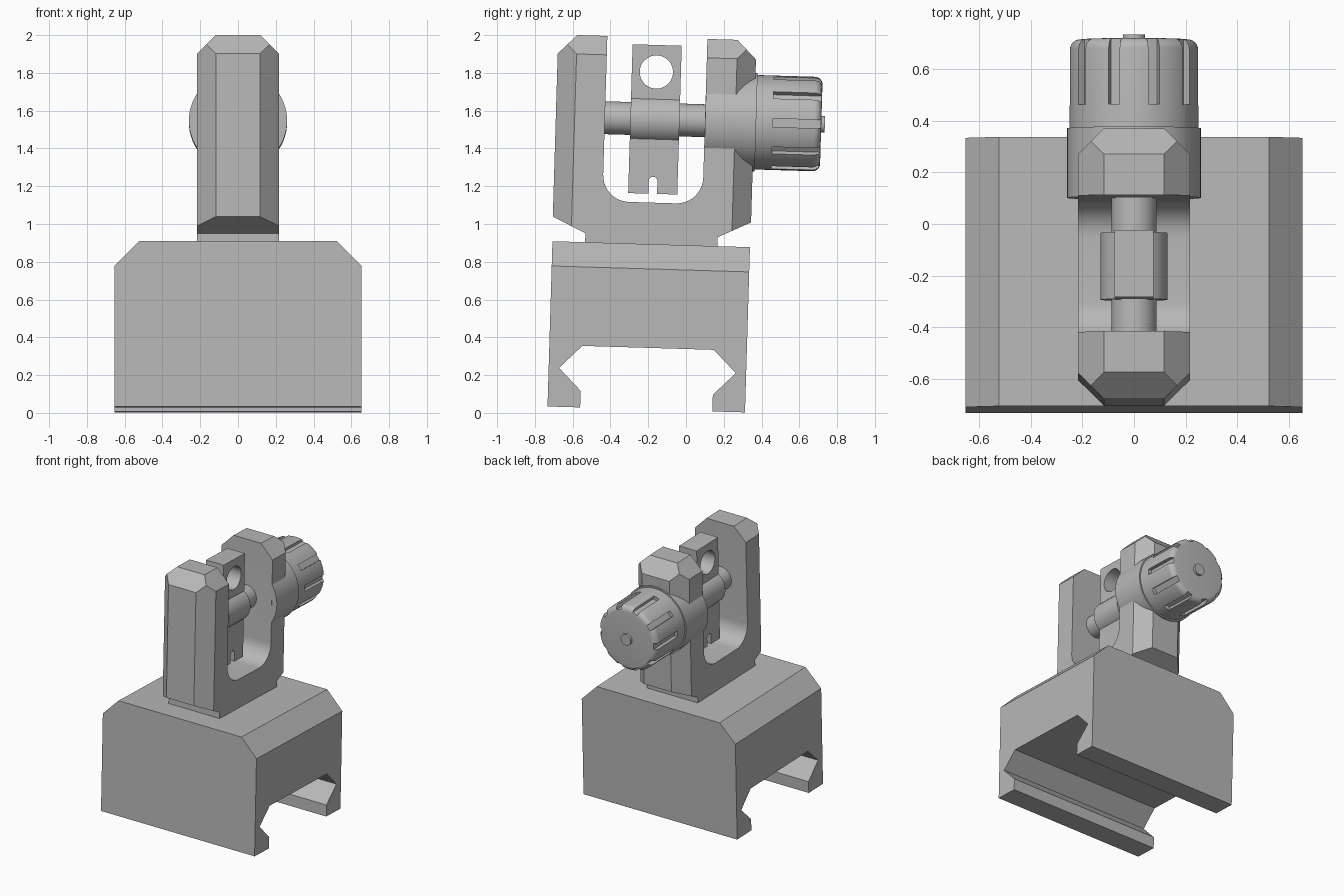
import bpy, bmesh
from math import sin, cos, pi, radians
from mathutils import Matrix, Vector

cube = bpy.data.objects.get("Cube")
if cube:
    bpy.data.objects.remove(cube)

grey = bpy.data.materials.new("matte grey")
grey.use_nodes = True
grey.diffuse_color = (0.48, 0.48, 0.48, 1)
grey.node_tree.nodes["Principled BSDF"].inputs["Base Color"].default_value = grey.diffuse_color

YC = -0.214      # middle of the mount, front to back
AXIS = 1.55      # height of the adjustment screw
LEAN = Matrix.Translation((0, 0.003, -0.001)) @ Matrix.Rotation(radians(-1.72), 4, 'X')


def finish(bm, name):
    bmesh.ops.recalc_face_normals(bm, faces=bm.faces)
    mesh = bpy.data.meshes.new(name)
    bm.to_mesh(mesh)
    bm.free()
    mesh.materials.append(grey)
    obj = bpy.data.objects.new(name, mesh)
    bpy.context.collection.objects.link(obj)
    obj.matrix_world = LEAN
    return obj


def extrude_side(points, half_width):
    """Extrude a (y offset, z) outline across x."""
    bm = bmesh.new()
    face = bm.faces.new([bm.verts.new((-half_width, YC + y, z)) for y, z in points])
    out = bmesh.ops.extrude_face_region(bm, geom=[face])
    verts = [v for v in out["geom"] if isinstance(v, bmesh.types.BMVert)]
    bmesh.ops.translate(bm, verts=verts, vec=(2 * half_width, 0, 0))
    bmesh.ops.recalc_face_normals(bm, faces=bm.faces)
    return bm


def chamfer(bm, point, normal):
    """Slice off everything beyond a plane and cap the cut."""
    geom = bm.verts[:] + bm.edges[:] + bm.faces[:]
    bmesh.ops.bisect_plane(bm, geom=geom, plane_co=point, plane_no=Vector(normal).normalized(),
                           clear_outer=True)
    bmesh.ops.holes_fill(bm, edges=[e for e in bm.edges if e.is_boundary])


def lathe(name, profile, steps=64):
    """Turn a (radius, y) profile around the screw axis."""
    bm = bmesh.new()
    verts = [bm.verts.new((r, y, AXIS)) for r, y in profile]
    edges = [bm.edges.new(pair) for pair in zip(verts, verts[1:])]
    bmesh.ops.spin(bm, geom=verts + edges, cent=(0, 0, AXIS), axis=(0, 1, 0),
                   angle=2 * pi, steps=steps)
    bmesh.ops.remove_doubles(bm, verts=bm.verts, dist=0.0005)
    return finish(bm, name)


def rod(name, radius, y0, y1):
    return lathe(name, [(0, y0), (radius, y0), (radius, y1), (0, y1)])


def select(obj):
    bpy.ops.object.select_all(action='DESELECT')
    obj.select_set(True)
    bpy.context.view_layer.objects.active = obj


def cut(obj, cutter):
    mod = obj.modifiers.new("cut", 'BOOLEAN')
    mod.operation = 'DIFFERENCE'
    mod.solver = 'EXACT'
    mod.object = cutter
    select(obj)
    bpy.ops.object.modifier_apply(modifier=mod.name)
    bpy.data.objects.remove(cutter)


def mirrored(half):
    """Complete a symmetric outline from its +y half."""
    return half + [(-y, z) for y, z in reversed(half)]


def arc(cy, cz, r, a0, a1, n):
    return [(cy + r * cos(radians(a0 + (a1 - a0) * i / n)),
             cz + r * sin(radians(a0 + (a1 - a0) * i / n))) for i in range(n + 1)]


# Rail mount with dovetail slot underneath
bm = extrude_side(mirrored([(0.523, 0.888), (0.523, 0.013), (0.35, 0.013), (0.35, 0.101),
                            (0.468, 0.219), (0.348, 0.339)]), 0.655)
for s in (-1, 1):
    chamfer(bm, (s * 0.655, 0, 0.757), (s, 0, 1))
base = finish(bm, "rail_mount")

# U-shaped frame with its neck
half = [(0.35, 0.87), (0.35, 0.935), (0.525, 1.019), (0.525, 1.882), (0.424, 1.983), (0.265, 1.983)]
half += arc(0.125, 1.248, 0.14, 0, -90, 10)
bm = extrude_side(mirrored(half), 0.217)
for sx in (-1, 1):
    chamfer(bm, (sx * 0.217, 0, 1.883), (sx, 0, 1))
    for sy in (-1, 1):
        chamfer(bm, (sx * 0.217, YC + sy * 0.425, 0), (sx, sy, 0))
frame = finish(bm, "frame")

# Aperture plate: round sight hole and notched foot
outline = mirrored([(0.13, 1.943), (0.13, 1.155), (0.023, 1.155)] + arc(0, 1.222, 0.023, 0, 80, 6))
plate = finish(extrude_side(outline, 0.075), "aperture_plate")
hole = finish(extrude_side(arc(0, 1.80, 0.088, 0, 352.5, 47), 0.2), "hole_cutter")
cut(plate, hole)

# Screw, its sleeve and the boss on the rear post
screw = rod("adjustment_screw", 0.087, YC - 0.27, YC + 0.27)
sleeve = rod("screw_sleeve", 0.13, YC - 0.13, YC + 0.13)
boss = rod("rear_boss", 0.26, YC + 0.266, 0.322)

# Grooved knob with a rounded rim
knob = lathe("knob", [(0, 0.30), (0.25, 0.30)]
             + arc(0.21, 0.627, 0.04, 0, 90, 6) + [(0, 0.667)], 80)
bm = bmesh.new()
for i in range(10):
    turn = Matrix.Translation((0, 0, AXIS)) @ Matrix.Rotation(2 * pi * i / 10, 4, 'Y')
    box = Matrix.Translation((0.272, 0.56, 0)) @ Matrix.Diagonal((0.1, 0.3, 0.045, 1))
    bmesh.ops.create_cube(bm, size=1, matrix=turn @ box)
cut(knob, finish(bm, "groove_cutter"))
pin = rod("knob_pin", 0.043, 0.64, 0.686)

for part in (base, frame, plate, screw, sleeve, boss, knob, pin):
    select(part)
    bpy.ops.object.shade_smooth_by_angle(angle=radians(30))
